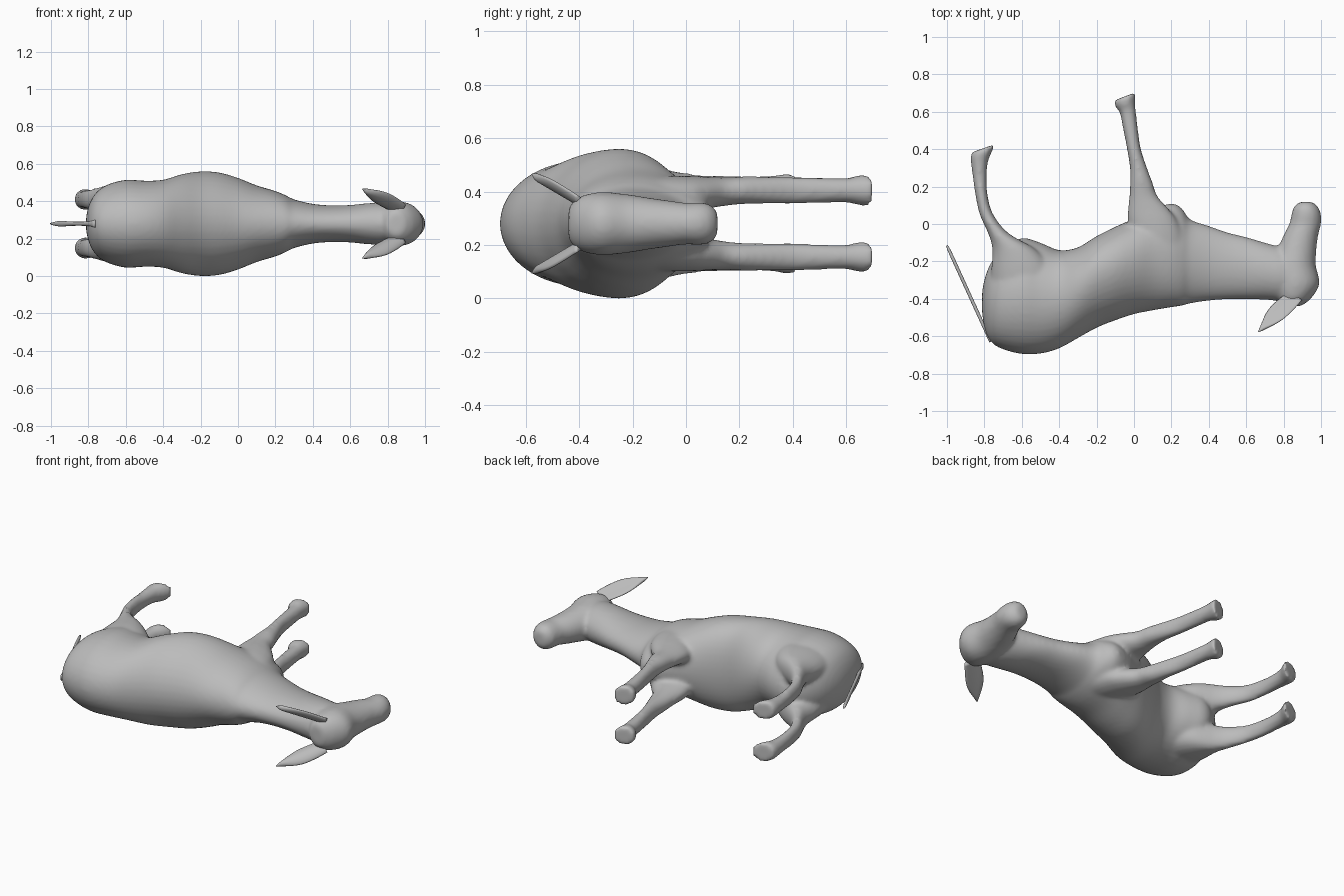
import bpy, bmesh, math
from mathutils import Vector

if "Cube" in bpy.data.objects:
    bpy.data.objects.remove(bpy.data.objects["Cube"])

MID = 0.28  # height of the animal's plane of symmetry

grey = bpy.data.materials.new("grey hide")
grey.diffuse_color = (0.5, 0.5, 0.5, 1)
grey.use_nodes = True
grey.node_tree.nodes["Principled BSDF"].inputs["Base Color"].default_value = grey.diffuse_color


def smooth_rows(rows, n=4):
    """Catmull-Rom interpolation of section rows."""
    out = []
    for i in range(len(rows) - 1):
        p = [rows[max(0, min(len(rows) - 1, i + k))] for k in (-1, 0, 1, 2)]
        for j in range(n):
            t = j / n
            out.append([0.5 * (2 * b + (c - a) * t + (2 * a - 5 * b + 4 * c - d) * t * t
                               + (3 * b - a - 3 * c + d) * t ** 3) for a, b, c, d in zip(*p)])
    return out + [list(rows[-1])]


def skin(bm, rings):
    """Bridge rings of points and close both ends."""
    vs = [[bm.verts.new(p) for p in r] for r in rings]
    n = len(vs[0])
    for a, b in zip(vs, vs[1:]):
        for i in range(n):
            j = (i + 1) % n
            bm.faces.new((a[i], a[j], b[j], b[i]))
    bm.faces.new(vs[0])
    bm.faces.new(vs[-1])


def loft(bm, axis, rows, side=1, n=28):
    """Rows: position, low edge, high edge, z offset, z half width, slant (or egg shift)."""
    rings = []
    for s, lo, hi, off, hz, k in smooth_rows(rows):
        c, h, ring = (lo + hi) / 2, (hi - lo) / 2, []
        for i in range(n):
            a = 2 * math.pi * i / n
            u, z = h * math.cos(a), MID + side * off + hz * math.sin(a)
            if axis == "x":
                ring.append((s, c + u + k * h * math.sin(a) ** 2, z))
            else:
                ring.append((c + u, s + k * u, z))
        rings.append(ring)
    skin(bm, rings)


def finish(bm, name):
    bmesh.ops.recalc_face_normals(bm, faces=bm.faces)
    me = bpy.data.meshes.new(name)
    bm.to_mesh(me)
    bm.free()
    me.materials.append(grey)
    for p in me.polygons:
        p.use_smooth = True
    ob = bpy.data.objects.new(name, me)
    bpy.context.collection.objects.link(ob)
    return ob


# trunk and neck: x, back, belly, half width, egg shift
trunk = [(-.812, -.48, -.36, .04, 0), (-.795, -.57, -.28, .105, 0), (-.76, -.635, -.2, .165, 0),
         (-.7, -.67, -.13, .208, 0), (-.6, -.695, -.075, .235, 0), (-.5, -.693, -.1, .23, 0),
         (-.4, -.665, -.14, .235, .05), (-.3, -.61, -.125, .265, .15), (-.2, -.555, -.065, .28, .2),
         (-.1, -.515, -.015, .274, .15), (0, -.482, .03, .245, .08), (.1, -.462, .08, .205, 0),
         (.2, -.445, .11, .175, -.1), (.255, -.437, .085, .152, -.1), (.3, -.425, .025, .13, 0),
         (.4, -.41, -.01, .106, 0), (.5, -.403, -.045, .098, 0), (.6, -.402, -.07, .1, 0),
         (.7, -.405, -.1, .11, 0), (.8, -.41, -.13, .11, 0), (.87, -.38, -.18, .08, 0)]
# head: y, throat side, brow side, half width
head = [(-.44, .80, .89, .06), (-.40, .765, .945, .1), (-.32, .74, .992, .118),
        (-.22, .74, .972, .11), (-.14, .765, .975, .097), (-.06, .80, .985, .086),
        (0, .83, 1.0, .078), (.05, .842, 1.0, .08), (.09, .853, .985, .072),
        (.118, .885, .955, .045)]
# legs: y, rear edge, front edge, z offset, half width, slant
hind_leg = [(-.55, -.74, -.45, .07, .10, 0), (-.42, -.76, -.40, .09, .115, 0),
            (-.27, -.765, -.42, .11, .11, 0), (-.14, -.757, -.52, .128, .087, 0),
            (-.05, -.78, -.67, .133, .066, 0),
            (.05, -.825, -.752, .13, .053, 0), (.15, -.847, -.782, .13, .05, 0),
            (.25, -.862, -.788, .13, .046, 0), (.33, -.872, -.78, .13, .05, .1),
            (.37, -.875, -.76, .13, .057, .25), (.405, -.868, -.742, .13, .058, .35)]
front_leg = [(-.36, .02, .28, .05, .085, 0), (-.22, .0, .29, .075, .09, 0),
             (-.08, -.02, .27, .095, .083, 0),
             (.02, -.035, .23, .108, .07, 0), (.08, -.033, .185, .115, .06, 0),
             (.15, -.025, .125, .12, .053, 0),
             (.22, -.022, .1, .125, .052, 0), (.3, -.022, .07, .125, .051, 0),
             (.4, -.037, .037, .125, .051, 0), (.5, -.057, .022, .125, .048, 0),
             (.6, -.077, .01, .125, .046, .1), (.64, -.1, .006, .125, .055, .25),
             (.682, -.108, .01, .125, .06, .38)]

# body: all fleshy parts fused into one skin
bm = bmesh.new()
loft(bm, "x", [(x, a, b, 0, w, k) for x, a, b, w, k in trunk], n=40)
loft(bm, "y", [(y, a, b, 0, w, 0) for y, a, b, w in head])
for side in (1, -1):
    loft(bm, "y", hind_leg, side)
    loft(bm, "y", front_leg, side)
body = finish(bm, "body")
fuse = body.modifiers.new("fuse", "REMESH")
fuse.mode = "VOXEL"
fuse.voxel_size = 0.012
fuse.use_smooth_shade = True
relax = body.modifiers.new("relax", "SMOOTH")
relax.factor = 0.5
relax.iterations = 8


def strand(name, a, b, wide, rows, thick, cup=0):
    """Tapered blade from a to b; rows: position along, half width."""
    a, b = Vector(a), Vector(b)
    d = (b - a).normalized()
    w = (Vector(wide) - d * d.dot(Vector(wide))).normalized()
    t = d.cross(w)
    bm, rings = bmesh.new(), []
    for s, h in smooth_rows(rows, 3):
        ring = []
        for k in range(16):
            u, v = math.cos(k * math.pi / 8), math.sin(k * math.pi / 8)
            ring.append(a.lerp(b, s) + w * h * u + t * (min(thick, h) * v + cup * h * u * u))
        rings.append(ring)
    skin(bm, rings)
    return finish(bm, name)


# ears: cupped leaves swept back and outwards
ear = [(0, .045), (.2, .052), (.45, .054), (.65, .043), (.85, .02), (1, .002)]
for side, name in ((1, "left_ear"), (-1, "right_ear")):
    strand(name, (.865, -.39, MID + side * .075), (.665, -.577, MID + side * .185),
           (.6, -.6, side * .45), ear, .015, side * .25)

# tail: thin tapering strand
strand("tail", (-.765, -.63, MID), (-1.0, -.115, MID), (0, 0, 1),
       [(0, .02), (.15, .012), (.5, .011), (.8, .015), (1, .005)], .009)
